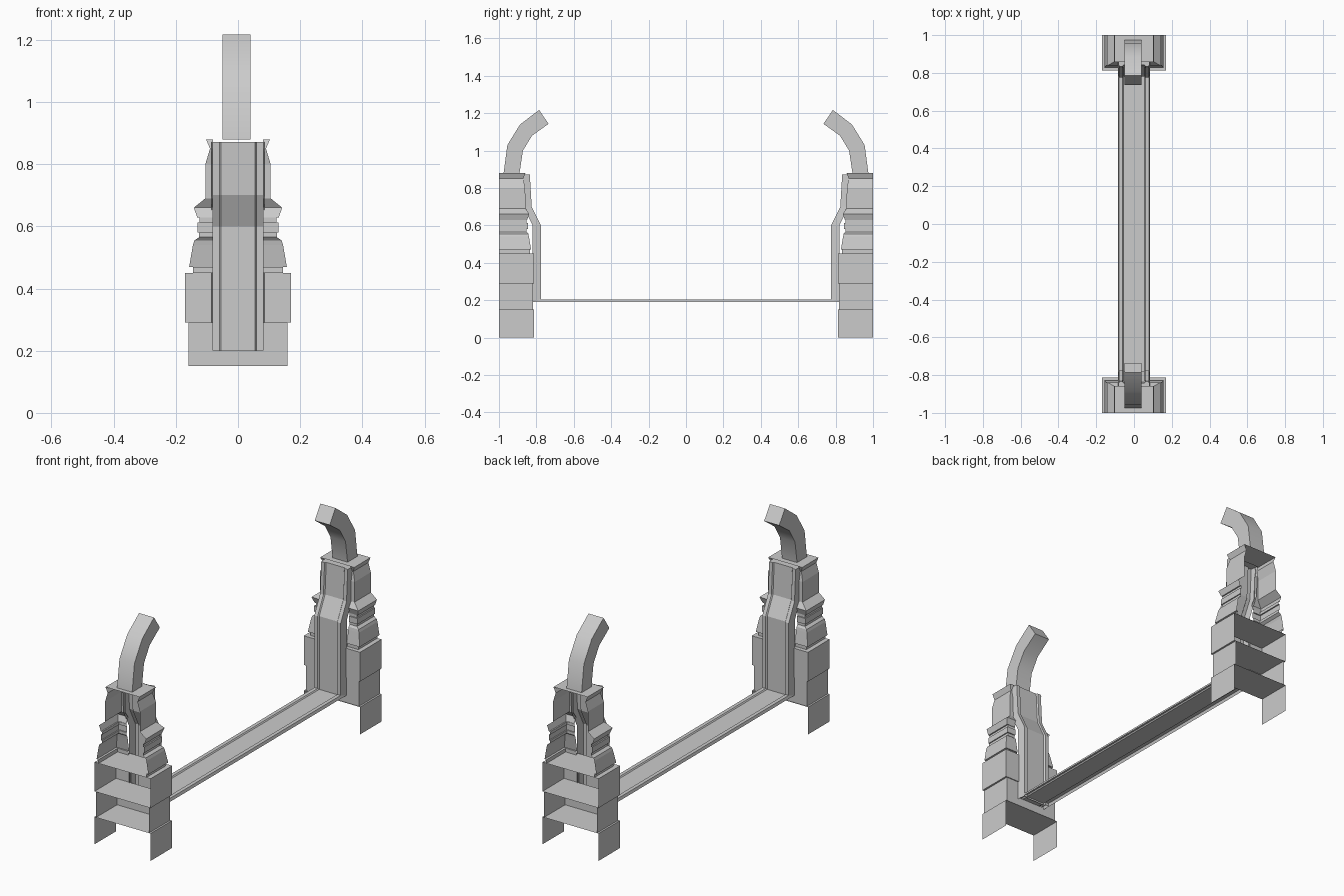
import bpy, bmesh, math

if "Cube" in bpy.data.objects:
    bpy.data.objects.remove(bpy.data.objects["Cube"])


def make(name, grid_list, s=1, extra=()):
    """Each grid is a list of rows of points; neighbouring rows are skinned. s flips y."""
    bm = bmesh.new()
    for rows in grid_list:
        vs = [[bm.verts.new((x, y * s, z)) for x, y, z in r] for r in rows]
        for a, b in zip(vs, vs[1:]):
            for i in range(len(a) - 1):
                bm.faces.new((a[i], a[i + 1], b[i + 1], b[i]))
    for poly in extra:
        bm.faces.new([bm.verts.new((x, y * s, z)) for x, y, z in poly])
    bmesh.ops.remove_doubles(bm, verts=bm.verts, dist=1e-5)
    bmesh.ops.recalc_face_normals(bm, faces=bm.faces)
    me = bpy.data.meshes.new(name)
    bm.to_mesh(me)
    bm.free()
    ob = bpy.data.objects.new(name, me)
    bpy.context.collection.objects.link(ob)
    return ob


# upper pillar moulding: height, half width, depth from the open end
MOULDING = [(.45, .145, .165), (.47, .145, .165), (.47, .157, .172), (.54, .145, .16),
            (.555, .14, .157), (.565, .125, .148), (.58, .125, .148), (.58, .131, .154),
            (.612, .131, .154), (.612, .124, .148), (.628, .124, .148), (.628, .131, .15),
            (.66, .142, .162), (.69, .105, .142), (.80, .105, .14), (.85, .09, .13),
            (.88, .103, .142)]
GAP = .08   # half width of the slot behind the pilaster

# pilaster front edge: y, z
FRONT = [(.775, .19), (.775, .60), (.825, .70), (.835, .872)]

# arm centre line edges: outer and inner
OUTER = [(.975, .88), (.955, 1.03), (.887, 1.14), (.785, 1.217)]
INNER = [(.89, .88), (.872, 1.0), (.823, 1.08), (.735, 1.143)]


def half_ring(z, h, d, m):
    return [(m * GAP, 1 - d, z), (m * h, 1 - d, z), (m * h, 1, z)]


def shelf(z, h, d):
    return [(-h, 1 - d, z), (h, 1 - d, z), (h, 1, z), (-h, 1, z)]


for s, side in ((-1, "front"), (1, "back")):
    # base boxes open at the outer end, with shelves
    base = []
    for m in (-1, 1):
        base.append([half_ring(.15, .16, .182, m), half_ring(.29, .16, .182, m)])
        base.append([half_ring(.29, .17, .187, m), half_ring(.45, .17, .187, m)])
        base.append([[(m * .17, .813, 0), (m * .17, 1, 0)],
                     [(m * .17, .813, .15), (m * .17, 1, .15)]])
    # small panel below the pilaster
    base.append([[(-GAP, .818, .15), (GAP, .818, .15)], [(-GAP, .818, .2), (GAP, .818, .2)]])
    make(side + "_pillar_base", base, s,
         [shelf(.15, .17, .187), shelf(.29, .17, .187), shelf(.45, .17, .187)])

    # stepped upper shell with a flat cap
    make(side + "_pillar_top",
         [[half_ring(z, h, d, m) for z, h, d in MOULDING] for m in (-1, 1)], s,
         [shelf(.88, .103, .142)])

    # pilaster with raised rim and recessed panel
    rows = [[(-.085, y + .045, z), (-.08, y, z), (-.06, y, z), (-.055, y + .007, z),
             (.055, y + .007, z), (.06, y, z), (.08, y, z), (.085, y + .045, z)]
            for y, z in FRONT]
    make(side + "_pilaster", [rows], s, [rows[-1]])

    # curved arm, bent inwards over the gap
    rows = []
    for (yo, zo), (yi, zi) in zip(OUTER, INNER):
        rows.append([(-.05, yo, zo), (.041, yo, zo), (.041, yi, zi), (-.05, yi, zi), (-.05, yo, zo)])
    arm = make(side + "_arm", [rows], s, [rows[-1][:4]])
    bpy.context.view_layer.objects.active = arm
    arm.select_set(True)
    bpy.ops.object.shade_smooth_by_angle(angle=math.radians(40))
    arm.select_set(False)

# floor beam joining the pillars, open underneath
section = [(-.085, .19), (-.08, .205), (-.06, .205), (-.055, .199),
           (.055, .199), (.06, .205), (.08, .205), (.085, .19)]
make("floor_beam", [[[(x, y, z) for x, z in section] for y in (-.82, .82)]])
